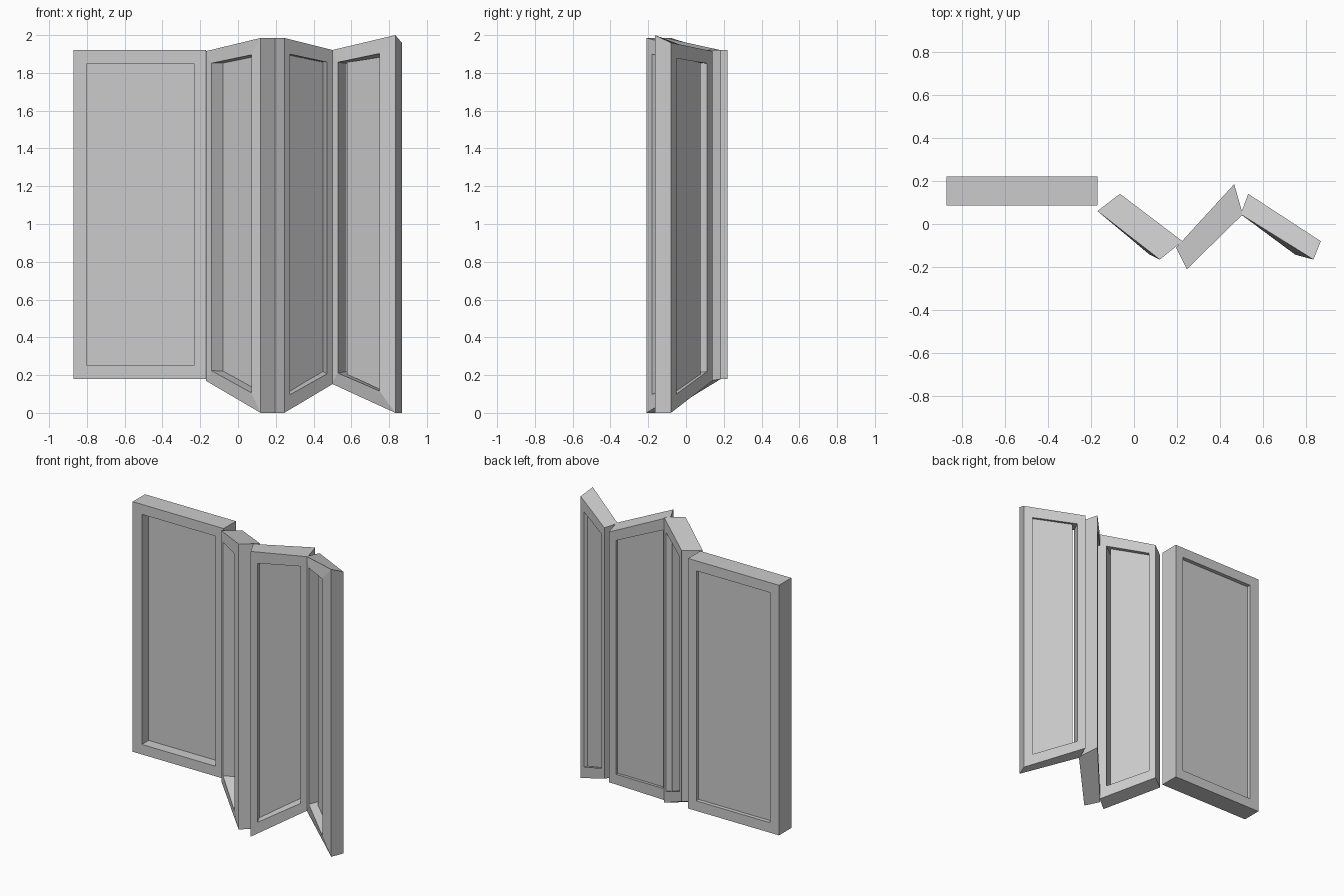
import bpy
from mathutils import Vector

if "Cube" in bpy.data.objects:
    bpy.data.objects.remove(bpy.data.objects["Cube"])


def mesh_object(name, verts, faces):
    me = bpy.data.meshes.new(name)
    me.from_pydata(verts, [], faces)
    me.update()
    ob = bpy.data.objects.new(name, me)
    bpy.context.collection.objects.link(ob)
    return ob


def face_point(left, right, u, v):
    """Point on an upright face given by two edges (x, y, z_low, z_high)."""
    x, y, lo, hi = (a + (b - a) * u for a, b in zip(left, right))
    return Vector((x, y, lo + (hi - lo) * v))


def rect(left, right, u0, u1, v0=0.0, v1=1.0):
    return [face_point(left, right, u, v)
            for u, v in ((u0, v0), (u1, v0), (u1, v1), (u0, v1))]


def build_panel(n, fl, fr, bl, br, front_u, back_u, bulge, glass_u):
    # Frame: outer and inner loops on the front and back
    of, ob = rect(fl, fr, 0, 1), rect(bl, br, 0, 1)
    inf = rect(fl, fr, *front_u, 0.04, 0.96)
    inb = rect(bl, br, *back_u, 0.04, 0.96)
    for i in (1, 2):
        inf[i] = inf[i] + Vector((0, -bulge, 0))
    faces = []
    for i in range(4):
        j = (i + 1) % 4
        faces += [(i, j, 4 + j, 4 + i),              # front border
                  (8 + j, 8 + i, 12 + i, 12 + j),    # back border
                  (j, i, 8 + i, 8 + j),              # outer edge
                  (4 + i, 4 + j, 12 + j, 12 + i)]    # reveal
    mesh_object(f"panel_frame_{n}", of + inf + ob + inb, faces)

    # Infill sheet set inside the opening, nearer the back
    verts = []
    for w in (0.55, 0.8):
        q = [a.lerp(b, w) for a, b in zip(inf, inb)]
        g0, g1 = glass_u
        verts += [q[0].lerp(q[1], g0), q[0].lerp(q[1], g1),
                  q[3].lerp(q[2], g1), q[3].lerp(q[2], g0)]
    faces = [(0, 1, 2, 3), (7, 6, 5, 4)]
    faces += [((i + 1) % 4, i, 4 + i, 4 + (i + 1) % 4) for i in range(4)]
    mesh_object(f"panel_infill_{n}", verts, faces)


# Flat panel at the left end
build_panel(1, (-0.87, 0.085, 0.18, 1.92), (-0.17, 0.085, 0.18, 1.92),
            (-0.87, 0.22, 0.18, 1.92), (-0.17, 0.22, 0.18, 1.92),
            (0.10, 0.91), (0.10, 0.91), 0.0, (0, 1))
# Three folded panels, taller where they come forward
build_panel(2, (-0.17, 0.06, 0.17, 1.915), (0.12, -0.165, 0.0, 1.985),
            (-0.065, 0.14, 0.17, 1.915), (0.225, -0.08, 0.0, 1.985),
            (0.10, 0.83), (0.12, 0.88), 0.014, (0, 0.93))
build_panel(3, (0.245, -0.21, 0.0, 1.985), (0.505, 0.045, 0.155, 1.92),
            (0.195, -0.11, 0.0, 1.985), (0.465, 0.185, 0.18, 1.92),
            (0.12, 0.87), (0.12, 0.88), 0.0, (0, 1))
build_panel(4, (0.495, 0.045, 0.155, 1.92), (0.833, -0.165, 0.0, 2.0),
            (0.53, 0.14, 0.17, 1.915), (0.867, -0.08, 0.0, 1.96),
            (0.10, 0.75), (0.13, 0.86), 0.03, (0.1, 1))
